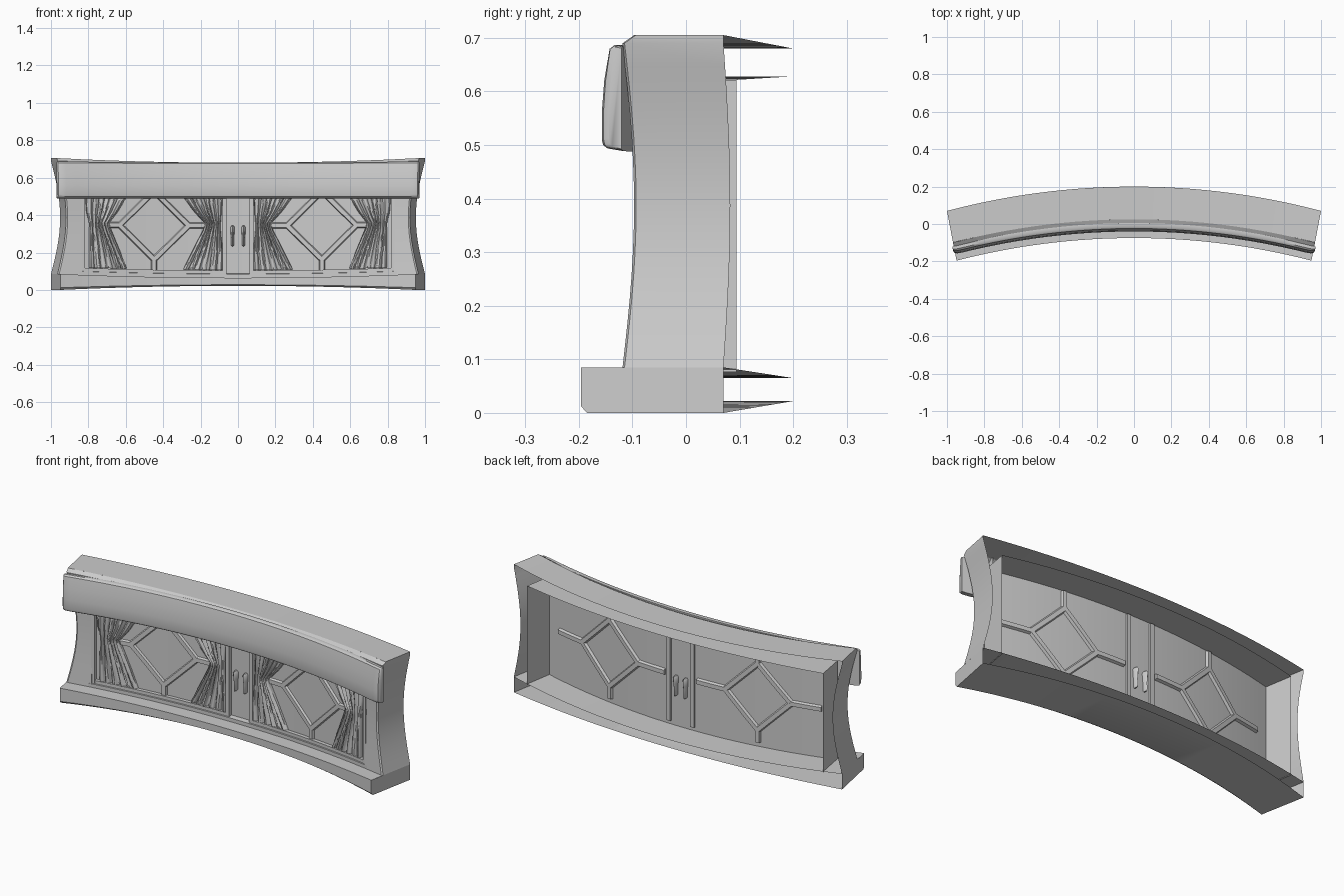
import bpy, bmesh
from math import sin, cos, pi, hypot

if "Cube" in bpy.data.objects:
    bpy.data.objects.remove(bpy.data.objects["Cube"])

R, YC, HALF = 3.91, -3.71, 0.2586      # back arc radius, arc centre, half angle


def lerp_table(t, pts):
    for (a, va), (b, vb) in zip(pts, pts[1:]):
        if t <= b:
            return va + (vb - va) * max(0, (t - a)) / (b - a)
    return pts[-1][1]


def P(u, d, z, warp=1.0):
    """u: -1..1 along the arc, d: depth from the back arc toward the front."""
    a = u * HALF
    off = lerp_table(z, [(0, .022), (.085, -.02), (.62, .008), (.705, -.025)])
    return ((R - d) * sin(a) * (1 + .075 * d), (R - d) * cos(a) + YC,
            z + off * warp * max(0, 1 - u * u))


def loft(name, rows, closed=False, caps=False, smooth=None):
    bm = bmesh.new()
    vs = [[bm.verts.new(p) for p in row] for row in rows]
    m = len(rows[0])
    for a, b in zip(vs, vs[1:]):
        for j in range(m if closed else m - 1):
            k = (j + 1) % m
            bm.faces.new((a[j], a[k], b[k], b[j]))
    if caps:
        bm.faces.new(vs[0])
        bm.faces.new(vs[-1][::-1])
    bmesh.ops.recalc_face_normals(bm, faces=bm.faces)
    me = bpy.data.meshes.new(name)
    bm.to_mesh(me)
    bm.free()
    ob = bpy.data.objects.new(name, me)
    bpy.context.collection.objects.link(ob)
    if smooth:
        bpy.ops.object.select_all(action='DESELECT')
        ob.select_set(True)
        bpy.context.view_layer.objects.active = ob
        bpy.ops.object.shade_smooth_by_angle(angle=smooth)
    return ob


def sweep(name, prof, u0, u1, n=32, closed=False, caps=False, warp=1.0):
    """Sweep a (depth, height) section along the arc."""
    rows = [[P(u0 + (u1 - u0) * i / n, d, z, warp) for d, z in prof] for i in range(n + 1)]
    return loft(name, rows, closed, caps, .5)


def box(name, u0, u1, d0, d1, z0, z1, n=4):
    return sweep(name, [(d0, z0), (d1, z0), (d1, z1), (d0, z1)], u0, u1, n, True, True)


def bar(name, a, b, w, d0, d1):
    """Bevelled glazing bar between two (u, z) points."""
    L = hypot(b[0] - a[0], b[1] - a[1])
    nx, nz = -(b[1] - a[1]) / L * w / 2, (b[0] - a[0]) / L * w / 2
    dm, rows = (d0 + d1) / 2, []
    sec = [(-1, dm), (-.6, d1), (.6, d1), (1, dm), (.6, d0), (-.6, d0)]
    for i in range(4):
        t = i / 3
        u, z = a[0] + (b[0] - a[0]) * t, a[1] + (b[1] - a[1]) * t
        rows.append([P(u + nx * s, d, z + nz * s) for s, d in sec])
    return loft(name, rows, True, True)


# base ledge, hollow at the back, with closed ends
base = [(0, 0), (.263, 0), (.275, .012), (.275, .085), (0, .085)]
sweep("base_ledge", base, -1, 1)
for s in (-1, 1):
    bm_rows = [[P(s, d, .0 if z < .05 else .085) for d in (0, .263)] for z in (0, 1)]
    loft("base_end", bm_rows)
    loft("base_end_edge", [[P(s, .263, 0), P(s, .263, .085)], [P(s, .275, .012), P(s, .275, .085)]])

# top board, fascia, soffit and sill
sweep("top_board", [(0, .705), (.175, .705)], -1, 1)
sweep("fascia", [(.175, .705), (.197, .69), (.197, .62), (.165, .62)], -.88, .88)
sweep("soffit", [(0, .62), (.165, .62)], -.9, .9)
sweep("sill", [(.197, .08), (.197, .104), (.165, .108)], -.88, .88)

# waisted end pillars with inner cheeks, open at the back
for s in (-1, 1):
    rows = []
    for z in [.085 + .605 * i / 14 for i in range(15)] + [.705]:
        b = sin(pi * min(1, (z - .085) / .605))
        w = s * (1 - .05 * b)
        f = .175 if z > .7 else .197 - .01 * b
        rows.append([P(w, 0, z), P(w, f - .006, z), P(w - s * .008, f, z),
                     P(s * .86, f, z), P(s * .86, .16, z)])
    loft("end_pillar", rows, smooth=.5)
    loft("inner_cheek", [[P(s * .9, d, z) for d in (0, .17)] for z in (.08, .62)])

# recessed window wall
sweep("window_wall", [(.16, .078), (.17, .078), (.17, .62), (.16, .62)], -.9, .9, 32, True, True)

# valance across the top of the front
val = [(.195, .685), (.214, .687), (.224, .68), (.235, .62), (.24, .56), (.24, .51),
       (.237, .499), (.228, .493), (.195, .488)]
us = [-1.008, -1.003, -.99] + [-.96 + 1.92 * i / 32 for i in range(33)] + [.99, 1.003, 1.008]
rows = []
for u in us:
    k = lerp_table(abs(u), [(0, 1), (.985, 1), (1.003, .8), (1.008, .55)])
    rows.append([P(u, .195 + (d - .195) * k, .587 + (z - .587) * (.9 + .1 * k), .3) for d, z in val])
loft("valance", rows, True, True, .7)


# pleated curtain: edge tables run from hem to rod as (z, outer edge, inner edge)
def curtain(name, s, edges, folds):
    rows, nz, nu = [], 24, 56
    left = [(z, a) for z, a, b in edges]
    right = [(z, b) for z, a, b in edges]
    for i in range(nz + 1):
        z = edges[0][0] + (edges[-1][0] - edges[0][0]) * i / nz
        a, b = lerp_table(z, left), lerp_table(z, right)
        row = [P(s * a, .168, z)]
        for j in range(nu + 1):
            t = j / nu
            ph = 2 * pi * folds * t + 1.3 * sin(5 * t + 9 * z)
            d = .186 + .009 * (2 * abs(sin(ph / 2)) - 1) + .003 * sin(2.3 * ph + 14 * z)
            row.append(P(s * (a + (b - a) * t), d, z))
        row.append(P(s * b, .168, z))
        rows.append(row)
    loft(name, rows, smooth=.9)


outer = [(.125, .82, .61), (.22, .82, .65), (.33, .82, .70), (.36, .82, .71), (.42, .835, .66), (.56, .845, .57)]
inner = [(.125, .085, .30), (.22, .085, .25), (.33, .095, .19), (.36, .095, .18), (.42, .09, .24), (.56, .085, .35)]

for s in (-1, 1):
    # diamond glazing bars with four spokes
    c, zc, ru, rz = s * .46, .35, .19, .175
    pts = [(c + ru, zc), (c, zc + rz), (c - ru, zc), (c, zc - rz)]
    ends = [(c + .36, zc), (c, .615), (c - .36, zc), (c, .11)]
    for i in range(4):
        bar("diamond_bar", pts[i], pts[(i + 1) % 4], .036, .146, .182)
        bar("spoke_bar", pts[i], ends[i], .036, .146, .182)
    curtain("outer_curtain", s, outer, 6)
    curtain("inner_curtain", s, inner, 6)
    # door stile and window trim
    box("door_stile", s * .062, s * .085, .148, .19, .105, .615)
    box("side_trim", s * .845, s * .865, .165, .192, .105, .615)
    box("bottom_trim", s * .07, s * .85, .165, .19, .105, .122, 12)
    # tapered pull handle, showing on both faces of the door
    rows = []
    for z, w in [(.245, .004), (.252, .009), (.29, .008), (.31, .011), (.34, .013), (.35, .006)]:
        rows.append([P(s * .03 + w * cos(k * pi / 4), .165 + (.02 + w) * sin(k * pi / 4), z)
                     for k in range(8)])
    loft("pull_handle", rows, True, True, .6)
